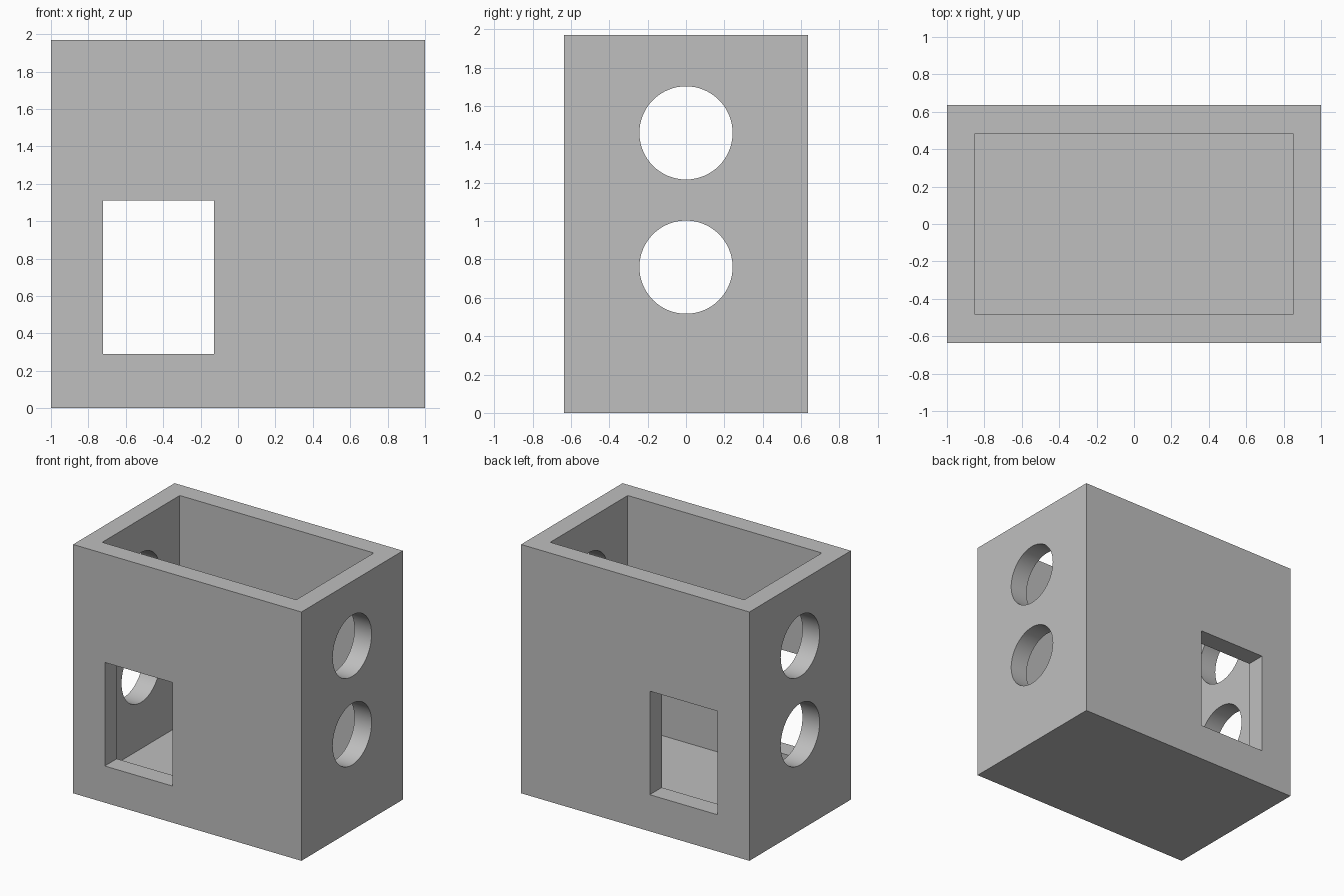
import bpy
import math

if "Cube" in bpy.data.objects:
    bpy.data.objects.remove(bpy.data.objects["Cube"], do_unlink=True)

WIDTH, DEPTH, HEIGHT, WALL = 2.0, 1.27, 1.97, 0.15

grey = bpy.data.materials.new("plain grey")
grey.use_nodes = True
colour = (0.52, 0.52, 0.52, 1)
grey.diffuse_color = colour
grey.node_tree.nodes["Principled BSDF"].inputs["Base Color"].default_value = colour


def block(name, size, centre):
    bpy.ops.mesh.primitive_cube_add(size=1, location=centre)
    obj = bpy.context.object
    obj.name = name
    obj.scale = size
    bpy.ops.object.transform_apply(location=True, rotation=True, scale=True)
    obj.data.materials.append(grey)
    return obj


def cut(target, cutter):
    cutter.hide_render = True
    cutter.hide_viewport = True
    mod = target.modifiers.new(cutter.name, "BOOLEAN")
    mod.operation = "DIFFERENCE"
    mod.solver = "EXACT"
    mod.object = cutter


# Open-topped housing
housing = block("housing", (WIDTH, DEPTH, HEIGHT), (0, 0, HEIGHT / 2))
cutters = [block("cavity_cutter", (WIDTH - 2 * WALL, DEPTH - 2 * WALL, HEIGHT),
                 (0, 0, WALL + HEIGHT / 2))]

# Rectangular window through the front and back walls
cutters.append(block("window_cutter", (0.595, 2, 0.82), (-0.425, 0, 0.70)))

# Round openings through both side walls
for label, z in (("lower", 0.76), ("upper", 1.46)):
    bpy.ops.mesh.primitive_cylinder_add(vertices=64, radius=0.243, depth=3,
                                        location=(0, 0, z),
                                        rotation=(0, math.pi / 2, 0))
    hole = bpy.context.object
    hole.name = label + "_hole_cutter"
    hole.data.materials.append(grey)
    cutters.append(hole)

for cutter in cutters:
    cut(housing, cutter)

# Apply the cuts, then smooth only the round openings
bpy.ops.object.select_all(action="DESELECT")
housing.select_set(True)
bpy.context.view_layer.objects.active = housing
for mod in list(housing.modifiers):
    bpy.ops.object.modifier_apply(modifier=mod.name)
bpy.ops.object.shade_smooth_by_angle(angle=math.radians(30))

for cutter in cutters:
    bpy.data.objects.remove(cutter, do_unlink=True)
